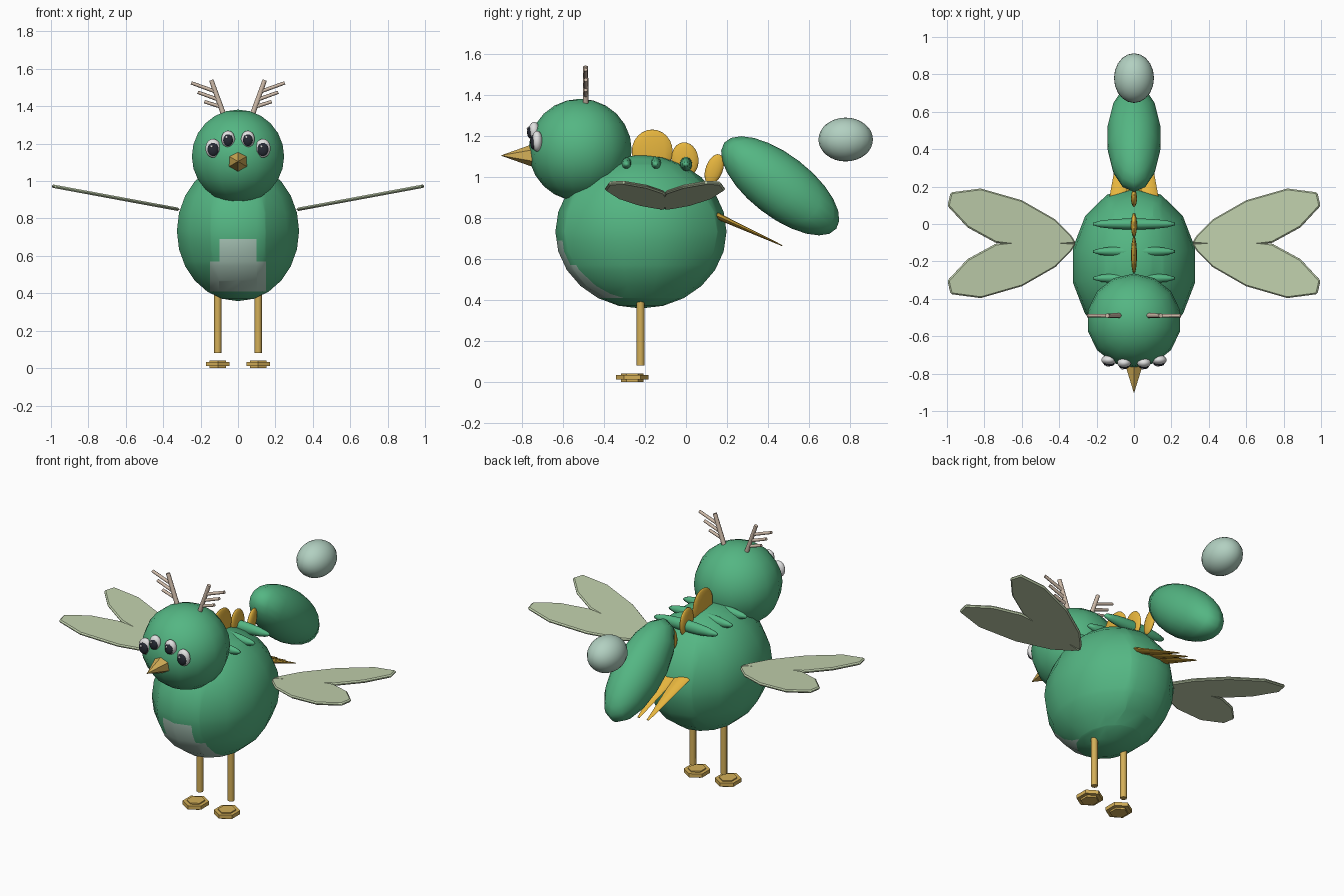
import bpy, bmesh, math
from mathutils import Vector, Matrix

cube = bpy.data.objects.get("Cube")
if cube:
    bpy.data.objects.remove(cube, do_unlink=True)


def material(name, *rgb):
    linear = [((c / 255 + 0.055) / 1.055) ** 2.4 for c in rgb] + [1]
    m = bpy.data.materials.new(name)
    m.use_nodes = True
    m.diffuse_color = linear
    m.node_tree.nodes["Principled BSDF"].inputs["Base Color"].default_value = linear
    return m


GREEN = material("feather green", 84, 182, 131)
PALE = material("pale green", 178, 208, 193)
WING = material("wing sage", 192, 207, 172)
GOLD = material("crest gold", 230, 181, 62)
HORN = material("leg ochre", 212, 175, 88)
ANTLER = material("antler beige", 208, 188, 170)
WHITE = material("eye white", 225, 225, 225)
DARK = material("pupil dark", 38, 42, 52)
SIDES = (("left", 1), ("right", -1))


def finish(name, bm, mats, angle=40):
    bmesh.ops.recalc_face_normals(bm, faces=bm.faces)
    mesh = bpy.data.meshes.new(name)
    bm.to_mesh(mesh)
    bm.free()
    for m in mats:
        mesh.materials.append(m)
    for p in mesh.polygons:
        p.use_smooth = angle > 0
    if angle > 0:
        mesh.set_sharp_from_angle(angle=math.radians(angle))
    obj = bpy.data.objects.new(name, mesh)
    bpy.context.collection.objects.link(obj)
    return obj


def ball_mesh(loc, radii, tilt=0, segs=14, rings=12):
    bm = bmesh.new()
    bmesh.ops.create_uvsphere(bm, u_segments=segs, v_segments=rings, radius=1)
    bm.transform(Matrix.Translation(loc) @ Matrix.Rotation(math.radians(tilt), 4, "X")
                 @ Matrix.Diagonal((*radii, 1)))
    return bm


def ball(name, loc, radii, mat, tilt=0, segs=14, rings=12):
    return finish(name, ball_mesh(loc, radii, tilt, segs, rings), [mat], 80)


def rod(name, start, end, r1, r2, mat, sides=8, flat=1, angle=50):
    """Tapered rod between two points; flat squashes its local thickness."""
    a, b = Vector(start), Vector(end)
    d = b - a
    bm = bmesh.new()
    bmesh.ops.create_cone(bm, cap_ends=True, segments=sides, radius1=r1, radius2=r2, depth=d.length)
    side = Vector((1, 0, 0))
    side = (side - d.normalized() * side.dot(d.normalized())).normalized()
    up = d.normalized().cross(side)
    basis = Matrix((side, up, d.normalized())).transposed().to_4x4()
    bm.transform(Matrix.Translation((a + b) / 2) @ basis @ Matrix.Diagonal((1, flat, 1, 1)))
    return finish(name, bm, [mat], angle)


# Body with a stepped pale belly patch cut into its faces
bm = ball_mesh((0, -0.22, 0.733), (0.335, 0.418, 0.375))
cuts = [((x, 0, 0), (1, 0, 0)) for x in (-0.15, -0.1, 0.1, 0.15)]
cuts += [((0, 0, z), (0, 0, 1)) for z in (0.41, 0.57, 0.69)]
for co, no in cuts:
    bmesh.ops.bisect_plane(bm, geom=bm.verts[:] + bm.edges[:] + bm.faces[:], plane_co=co, plane_no=no)
for f in bm.faces:
    c = f.calc_center_median()
    upper = 0.57 < c.z < 0.69 and abs(c.x) < 0.1
    lower = 0.41 < c.z < 0.57 and abs(c.x) < 0.15
    f.material_index = int(c.y < -0.3 and (upper or lower))
finish("body", bm, [GREEN, PALE], 80)

# Head and beak
ball("head", (0, -0.517, 1.132), (0.253, 0.252, 0.25), GREEN)
bm = bmesh.new()
bmesh.ops.create_cone(bm, cap_ends=True, segments=6, radius1=0.062, radius2=0, depth=0.175)
bm.transform(Matrix.Translation((0, -0.818, 1.105)) @ Matrix.Rotation(math.pi / 2, 4, "X"))
finish("beak", bm, [HORN], 0)

for side, s in SIDES:
    # Two eyes on each side
    for part, x, y, z, r in (("outer", 0.133, -0.727, 1.175, 0.042), ("inner", 0.053, -0.742, 1.225, 0.037)):
        ball(f"{side}_{part}_eye", (s * x, y, z), (r, 0.027, r * 1.2), WHITE)
        ball(f"{side}_{part}_pupil", (s * x, y - 0.018, z - 0.006), (r * 0.73, 0.016, r * 0.85), DARK)
        ball(f"{side}_{part}_glint", (s * x - 0.008, y - 0.032, z + 0.01), (0.007, 0.004, 0.007), WHITE, 0, 8, 6)

    # Antler with three tines
    rod(f"{side}_antler", (s * 0.075, -0.49, 1.35), (s * 0.143, -0.49, 1.54), 0.014, 0.012, ANTLER)
    for i, (x1, z1, x2, z2) in enumerate(((0.085, 1.395, 0.18, 1.425), (0.11, 1.437, 0.215, 1.475),
                                          (0.125, 1.48, 0.25, 1.525))):
        rod(f"{side}_tine_{i + 1}", (s * x1, -0.49, z1), (s * x2, -0.49, z2), 0.01, 0.009, ANTLER)

    # Pair of leaf-shaped wing blades, rising outward
    blade = [(0.31, 0), (0.335, 0.04), (0.42, 0.127), (0.6, 0.23), (0.82, 0.293),
             (0.98, 0.272), (0.997, 0.2), (0.89, 0.085), (0.74, 0.003), (0.55, -0.02)]
    for part, t in (("rear", 1), ("front", -1)):
        bm = bmesh.new()
        bm.faces.new([bm.verts.new((s * x, -0.103 + t * y, 0.847 + (x - 0.31) * 0.185)) for x, y in blade])
        wing = finish(f"{side}_{part}_wing", bm, [WING], 0)
        solid = wing.modifiers.new("thickness", "SOLIDIFY")
        solid.thickness, solid.offset = 0.018, 0
        edge = wing.modifiers.new("rim", "BEVEL")
        edge.width, edge.segments = 0.007, 1

    # Leg and stepped hexagonal foot
    rod(f"{side}_leg", (s * 0.108, -0.222, 0.08), (s * 0.108, -0.222, 0.45), 0.02, 0.02, HORN)
    for part, r, low, high in (("foot", 0.08, 0.011, 0.034), ("foot_pad", 0.055, 0, 0.041)):
        bm = bmesh.new()
        bmesh.ops.create_cone(bm, cap_ends=True, segments=6, radius1=r, radius2=r, depth=high - low)
        bm.transform(Matrix.Translation((s * 0.108, -0.263, (low + high) / 2)) @ Matrix.Diagonal((0.92, 1, 1, 1)))
        finish(f"{side}_{part}", bm, [HORN], 0)

# Ridges across the back
for i, y in enumerate((-0.29, -0.147, 0)):
    ball(f"back_ridge_{i + 1}", (0, y, 1.062), (0.225, 0.03, 0.036), GREEN)

# Thin crest plates along the spine
for i, (y, z, ry, rz, tilt) in enumerate(((-0.165, 1.125, 0.1, 0.107, 0), (-0.005, 1.085, 0.066, 0.085, 8),
                                          (0.138, 1.038, 0.042, 0.077, -20))):
    ball(f"crest_plate_{i + 1}", (0, y, z), (0.016, ry, rz), GOLD, tilt)

# Tail, floating tail ball and flat pointed tail feathers
ball("tail", (0, 0.46, 0.957), (0.145, 0.345, 0.152), GREEN, -37.5)
ball("tail_ball", (0, 0.78, 1.183), (0.107, 0.133, 0.107), PALE, 0, 20, 16)
for i, x in enumerate((-0.08, 0, 0.08)):
    rod(f"tail_feather_{i + 1}", (x, 0.12, 0.825), (x * 0.8, 0.47, 0.665), 0.055, 0.008, GOLD, 8, 0.32)
